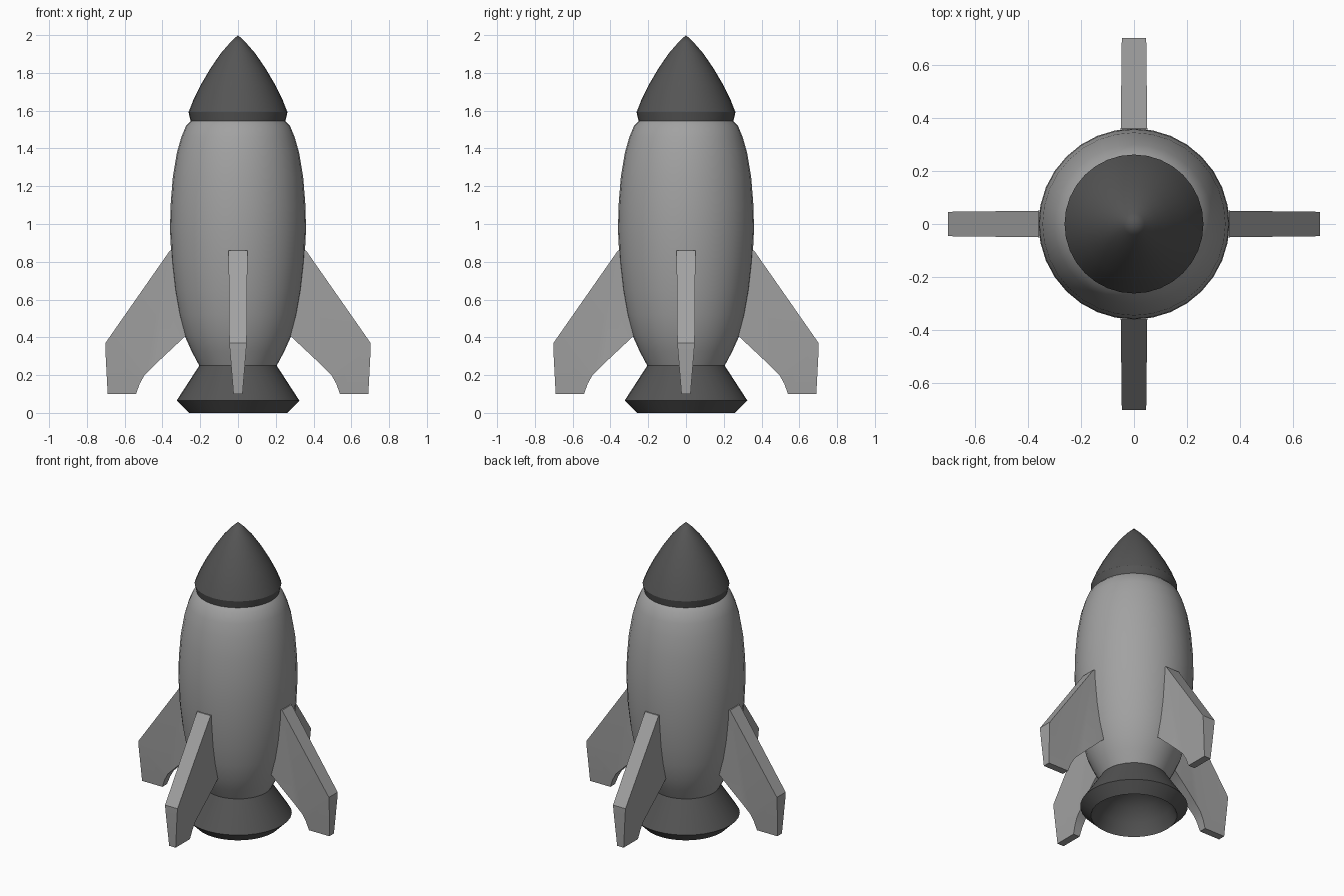
import bpy, bmesh, math

cube = bpy.data.objects.get("Cube")
if cube:
    bpy.data.objects.remove(cube)


def material(name, value):
    m = bpy.data.materials.new(name)
    m.use_nodes = True
    colour = (value, value, value, 1)
    m.diffuse_color = colour
    bsdf = m.node_tree.nodes["Principled BSDF"]
    bsdf.inputs["Base Color"].default_value = colour
    bsdf.inputs["Roughness"].default_value = 0.6
    return m


light_grey = material("light grey", 0.36)
dark_grey = material("dark grey", 0.09)


def finish(name, bm, mat, angle):
    bmesh.ops.recalc_face_normals(bm, faces=bm.faces)
    mesh = bpy.data.meshes.new(name)
    bm.to_mesh(mesh)
    bm.free()
    mesh.materials.append(mat)
    ob = bpy.data.objects.new(name, mesh)
    bpy.context.collection.objects.link(ob)
    bpy.ops.object.select_all(action="DESELECT")
    ob.select_set(True)
    bpy.context.view_layer.objects.active = ob
    bpy.ops.object.shade_smooth_by_angle(angle=math.radians(angle))
    return ob


def lathe(name, profile, mat, sides=32):
    """Spin an (r, z) profile around the z axis."""
    bm = bmesh.new()
    verts = [bm.verts.new((r, 0, z)) for r, z in profile]
    edges = [bm.edges.new(pair) for pair in zip(verts, verts[1:])]
    bmesh.ops.spin(bm, geom=verts + edges, cent=(0, 0, 0), axis=(0, 0, 1),
                   angle=math.tau, steps=sides, use_merge=True)
    bmesh.ops.remove_doubles(bm, verts=bm.verts, dist=0.0005)
    return finish(name, bm, mat, 30)


# Hull: a barrel that swells in the middle
lathe("hull", [(0, 0.25), (0.205, 0.25), (0.245, 0.325), (0.283, 0.41),
               (0.312, 0.52), (0.335, 0.65), (0.352, 0.8), (0.36, 0.97),
               (0.357, 1.1), (0.345, 1.25), (0.323, 1.38), (0.3, 1.46),
               (0.275, 1.52), (0.25, 1.545), (0, 1.545)], light_grey)

# Nose cone with a short undercut rim
lathe("nose_cone", [(0, 1.54), (0.25, 1.54), (0.262, 1.592), (0.235, 1.66),
                    (0.195, 1.74), (0.145, 1.825), (0.09, 1.905),
                    (0.04, 1.962), (0, 2.0)], dark_grey)

# Flared nozzle with a hollow mouth
lathe("nozzle", [(0, 0.25), (0.205, 0.25), (0.325, 0.065), (0.26, 0),
                 (0.225, 0.08), (0.165, 0.15), (0.09, 0.195), (0, 0.21)],
      dark_grey)

# Four swept fins, thinner towards the foot
outline = [(0.3, 0.86), (0.36, 0.86), (0.702, 0.37), (0.702, 0.33),
           (0.69, 0.1), (0.54, 0.1), (0.52, 0.155), (0.495, 0.2),
           (0.44, 0.255), (0.36, 0.33), (0.28, 0.405), (0.2, 0.43)]


def half_thickness(z):
    return 0.05 - 0.004 * min(1, max(0, (0.86 - z) / 0.49)) \
        - 0.022 * max(0, (0.37 - z) / 0.27)


def fin(name, turn):
    bm = bmesh.new()
    sides = []
    for s in (-1, 1):
        sides.append([bm.verts.new((r, s * half_thickness(z), z))
                      for r, z in outline])
        bm.faces.new(sides[-1])
    a, b = sides
    for i in range(len(outline)):
        bm.faces.new((a[i - 1], a[i], b[i], b[i - 1]))
    bmesh.ops.triangulate(bm, faces=[f for f in bm.faces if len(f.verts) > 4])
    ob = finish(name, bm, light_grey, 30)
    ob.rotation_euler.z = turn * math.pi / 2


for turn, side in enumerate(("left", "back", "right", "front")):
    fin(side + "_fin", turn)
